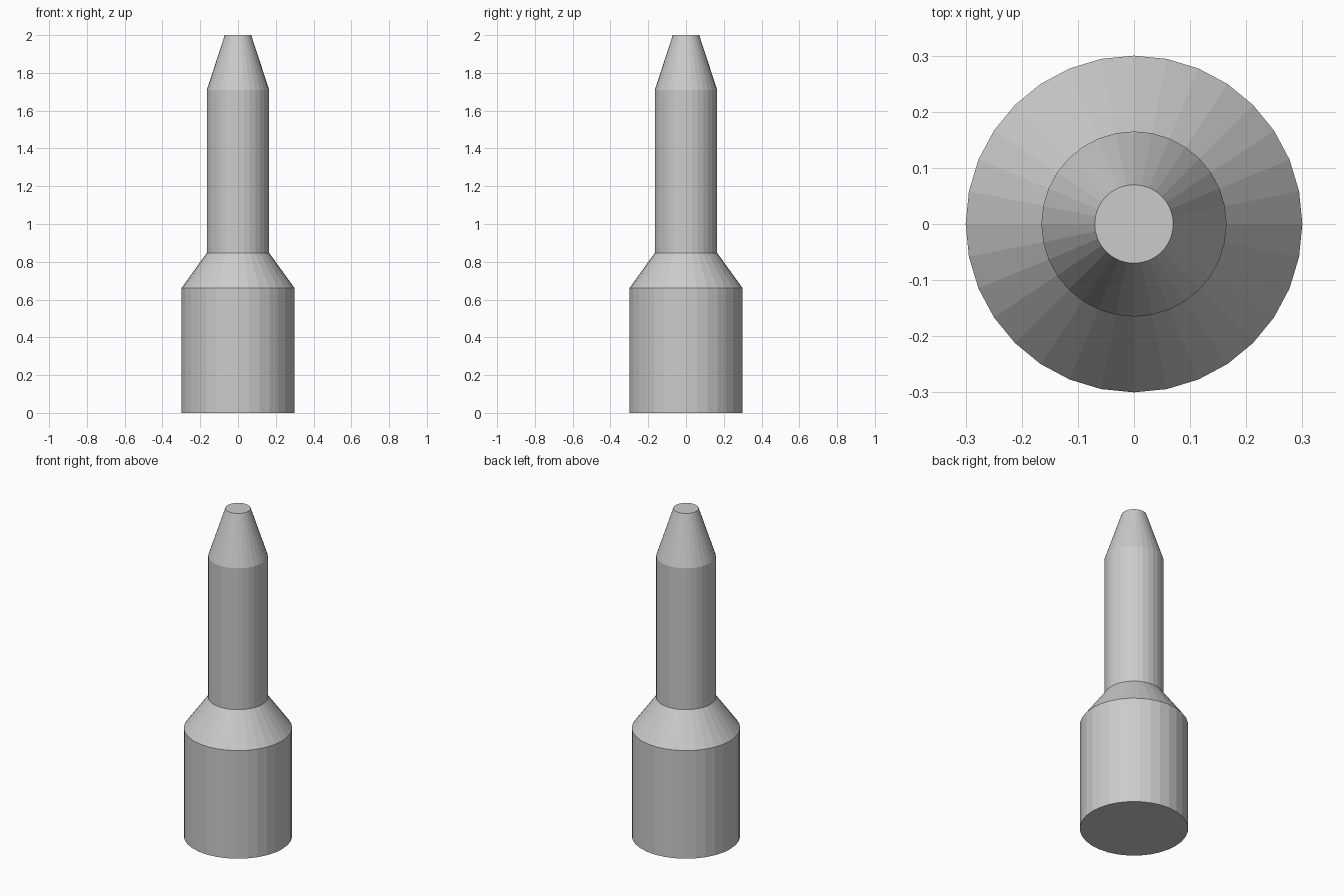
import bpy
import bmesh
from math import cos, sin, tau

if "Cube" in bpy.data.objects:
    bpy.data.objects.remove(bpy.data.objects["Cube"])

SIDES = 32
# Profile from base to tip: (radius, height)
PROFILE = [(0.30, 0.0), (0.30, 0.66), (0.165, 0.847), (0.165, 1.71), (0.07, 2.0)]

bm = bmesh.new()

# One ring of vertices per profile point
rings = [[bm.verts.new((r * cos(tau * i / SIDES), r * sin(tau * i / SIDES), z))
          for i in range(SIDES)] for r, z in PROFILE]

# Flat-faced walls between neighbouring rings
for low, high in zip(rings, rings[1:]):
    for i in range(SIDES):
        j = (i + 1) % SIDES
        bm.faces.new((low[i], low[j], high[j], high[i]))

# End caps
bm.faces.new(rings[0][::-1])
bm.faces.new(rings[-1])

mesh = bpy.data.meshes.new("stepped_pin")
bm.to_mesh(mesh)
bm.free()
bpy.context.collection.objects.link(bpy.data.objects.new("stepped_pin", mesh))
